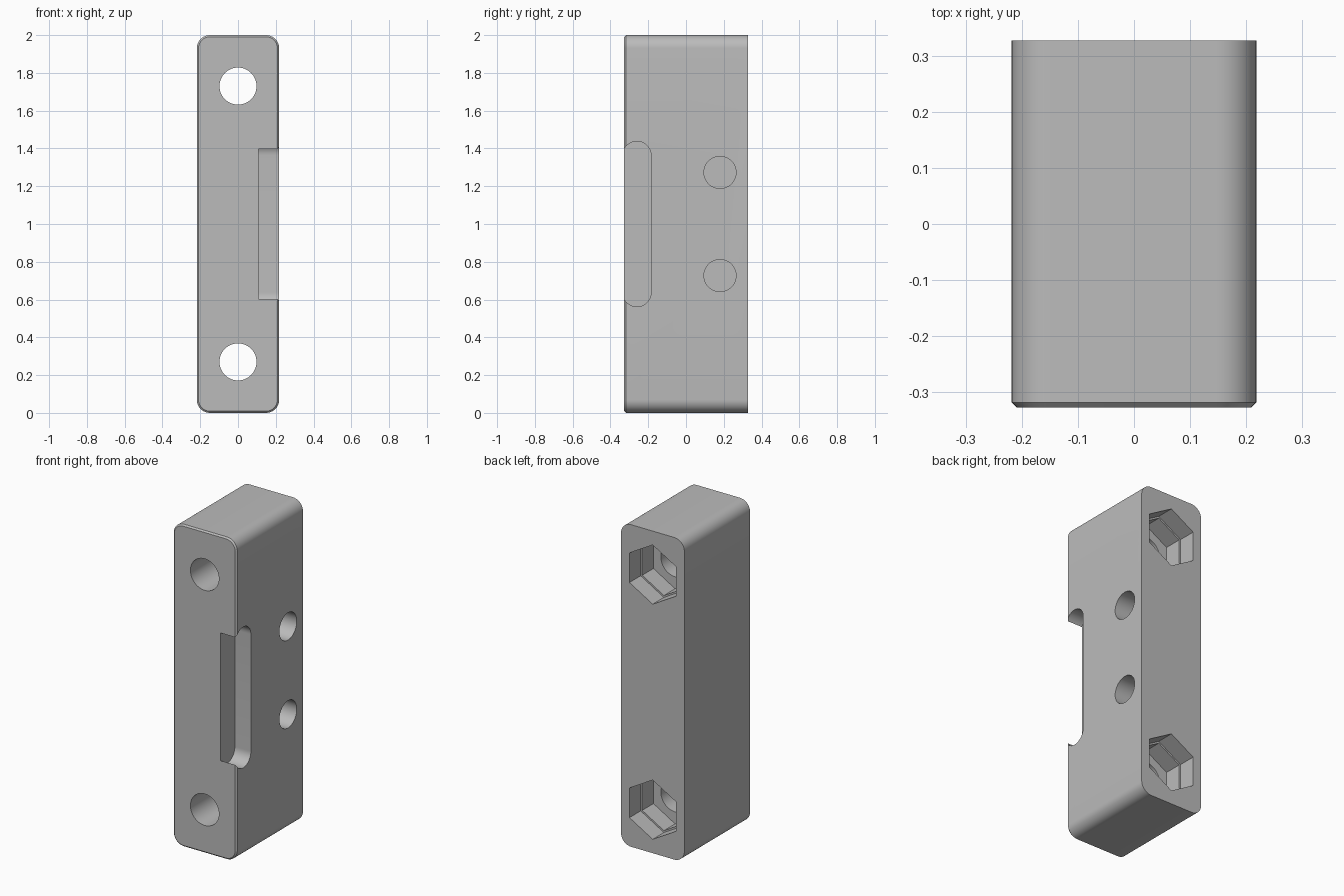
import bpy, bmesh, math
from mathutils import Matrix, Vector

if "Cube" in bpy.data.objects:
    bpy.data.objects.remove(bpy.data.objects["Cube"], do_unlink=True)

W, D, H = 0.436, 0.654, 2.0
BOLT_Z = (0.27, 1.73)
PIN_Z = (0.727, 1.273)

grey = bpy.data.materials.new("mid grey")
grey.use_nodes = True
COLOUR = (0.5, 0.5, 0.5, 1)
grey.diffuse_color = COLOUR
grey.node_tree.nodes["Principled BSDF"].inputs["Base Color"].default_value = COLOUR


def rounded_rect(w, h, r, steps):
    """Outline of a rounded rectangle centred on the origin."""
    pts = []
    for i, (sx, sy) in enumerate(((1, 1), (-1, 1), (-1, -1), (1, -1))):
        for k in range(steps + 1):
            a = math.pi / 2 * (i + k / steps)
            pts.append((sx * (w / 2 - r) + r * math.cos(a),
                        sy * (h / 2 - r) + r * math.sin(a)))
    return pts


def polygon(r, n, start=0.0):
    return [(r * math.cos(start + math.tau * k / n),
             r * math.sin(start + math.tau * k / n)) for k in range(n)]


def prism(name, outline, axis, start, end, centre):
    """Extrude an outline along 'x' (outline in y, z) or 'y' (outline in x, z)."""
    def place(p, t):
        u, v = p[0] + centre[0], p[1] + centre[1]
        return (t, u, v) if axis == "x" else (u, t, v)
    bm = bmesh.new()
    face = bm.faces.new([bm.verts.new(place(p, start)) for p in outline])
    out = bmesh.ops.extrude_face_region(bm, geom=[face])
    shift = Vector((end - start, 0, 0) if axis == "x" else (0, end - start, 0))
    bmesh.ops.translate(bm, vec=shift,
                        verts=[g for g in out["geom"] if isinstance(g, bmesh.types.BMVert)])
    bmesh.ops.remove_doubles(bm, verts=bm.verts, dist=1e-5)
    bmesh.ops.recalc_face_normals(bm, faces=bm.faces)
    mesh = bpy.data.meshes.new(name)
    bm.to_mesh(mesh)
    bm.free()
    mesh.materials.append(grey)
    obj = bpy.data.objects.new(name, mesh)
    bpy.context.collection.objects.link(obj)
    return obj


# Rounded block with a small chamfer around the front face
block = prism("mounting_block", rounded_rect(W, H, 0.07, 10), "y", -D / 2, D / 2, (0, H / 2))
bm = bmesh.new()
bm.from_mesh(block.data)
front = [e for e in bm.edges if all(v.co.y < -D / 2 + 0.001 for v in e.verts)]
bmesh.ops.bevel(bm, geom=front, offset=0.009, segments=1, affect="EDGES")
bm.to_mesh(block.data)
bm.free()

cutters = []
for i, z in enumerate(BOLT_Z):
    # Bolt hole through the block, with a stepped hexagonal nut pocket at the back
    cutters.append(prism(f"bolt_hole_{i}", polygon(0.098, 48), "y", -0.5, 0.5, (0, z)))
    cutters.append(prism(f"nut_pocket_{i}", polygon(0.172, 6, math.pi / 6), "y",
                         D / 2 - 0.22, 0.5, (0, z)))
    cutters.append(prism(f"nut_entry_{i}", polygon(0.184, 6, math.pi / 6), "y",
                         D / 2 - 0.11, 0.5, (0, z)))
for i, z in enumerate(PIN_Z):
    # Blind pin holes in the side
    cutters.append(prism(f"pin_hole_{i}", polygon(0.085, 48), "x", W / 2 - 0.33, 0.5, (0.18, z)))
# Round-ended slot along the front edge
cutters.append(prism("edge_slot", rounded_rect(0.15, 0.875, 0.0745, 12), "x",
                     0.108, 0.5, (-0.26, 1.0)))

bpy.context.view_layer.objects.active = block
block.select_set(True)
for cutter in cutters:
    mod = block.modifiers.new(cutter.name, "BOOLEAN")
    mod.operation = "DIFFERENCE"
    mod.solver = "EXACT"
    mod.object = cutter
    bpy.ops.object.modifier_apply(modifier=mod.name)
    bpy.data.objects.remove(cutter, do_unlink=True)

bpy.ops.object.shade_smooth_by_angle(angle=math.radians(30))
